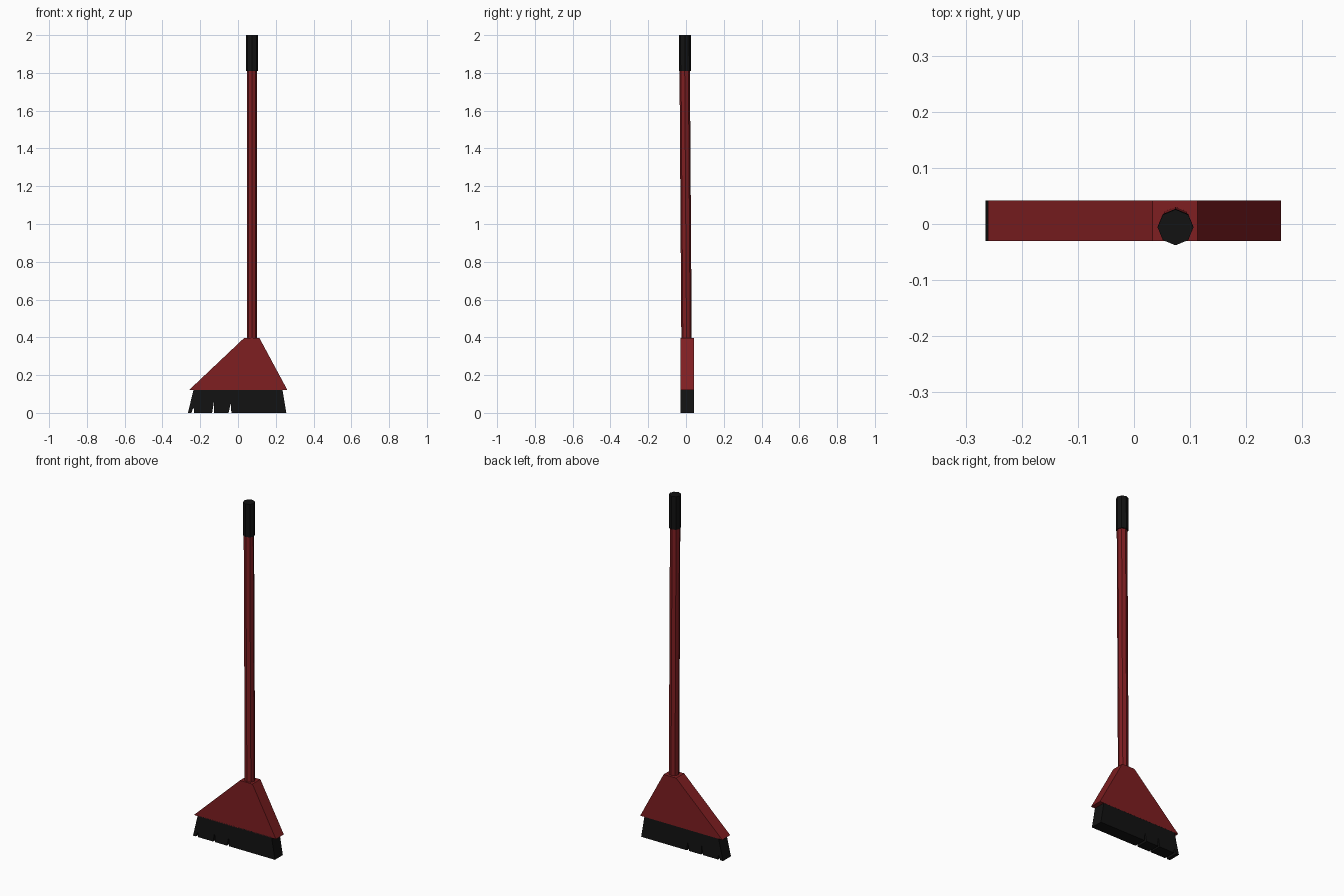
import bpy, bmesh
from mathutils import Vector

if "Cube" in bpy.data.objects:
    bpy.data.objects.remove(bpy.data.objects["Cube"])


def material(name, color):
    m = bpy.data.materials.new(name)
    m.diffuse_color = (*color, 1)
    m.use_nodes = True
    m.node_tree.nodes["Principled BSDF"].inputs["Base Color"].default_value = m.diffuse_color
    return m


RED = material("red_plastic", (0.21, 0.013, 0.015))
BLACK = material("black_rubber", (0.006, 0.006, 0.006))


def finish(name, bm, mat):
    bmesh.ops.recalc_face_normals(bm, faces=bm.faces[:])
    mesh = bpy.data.meshes.new(name)
    bm.to_mesh(mesh)
    bm.free()
    mesh.materials.append(mat)
    ob = bpy.data.objects.new(name, mesh)
    bpy.context.collection.objects.link(ob)
    return ob


def prism(name, profile, y0, y1, mat):
    """Extrude an x-z outline from y0 to y1."""
    bm = bmesh.new()
    face = bm.faces.new([bm.verts.new((x, y0, z)) for x, z in profile])
    out = bmesh.ops.extrude_face_region(bm, geom=[face])["geom"]
    moved = [g for g in out if isinstance(g, bmesh.types.BMVert)]
    bmesh.ops.translate(bm, verts=moved, vec=(0, y1 - y0, 0))
    return finish(name, bm, mat)


def rod(name, start, end, radius, mat, sides=8):
    """Low-poly cylinder sheared between two points, with level ends."""
    start, end = Vector(start), Vector(end)
    bm = bmesh.new()
    bmesh.ops.create_cone(bm, cap_ends=True, segments=sides,
                          radius1=radius, radius2=radius, depth=1)
    for v in bm.verts:
        base = start.lerp(end, v.co.z + 0.5)
        v.co = base + Vector((v.co.x, v.co.y, 0))
    return finish(name, bm, mat)


# Lopsided broom head
prism("head", [(-0.26, 0.12), (0.262, 0.12), (0.113, 0.397), (0.033, 0.397)],
      -0.03, 0.042, RED)

# Flared bristle block with narrow splits along the bottom edge
outline = [(0.235, 0.125), (-0.235, 0.125), (-0.265, 0.0)]
for x0, x1, height in [(-0.247, -0.232, 0.03), (-0.137, -0.126, 0.06),
                       (-0.05, -0.035, 0.05)]:
    outline += [(x0, 0.0), ((x0 + x1) / 2 + 0.004, height), (x1, 0.0)]
outline.append((0.256, 0.0))
prism("bristles", outline, -0.03, 0.0415, BLACK)

# Slightly leaning handle and its grip
rod("handle", (0.074, 0.003, 0.36), (0.074, -0.007, 1.84), 0.0275, RED)
rod("grip", (0.074, -0.005, 1.81), (0.074, -0.006, 2.0), 0.032, BLACK)
